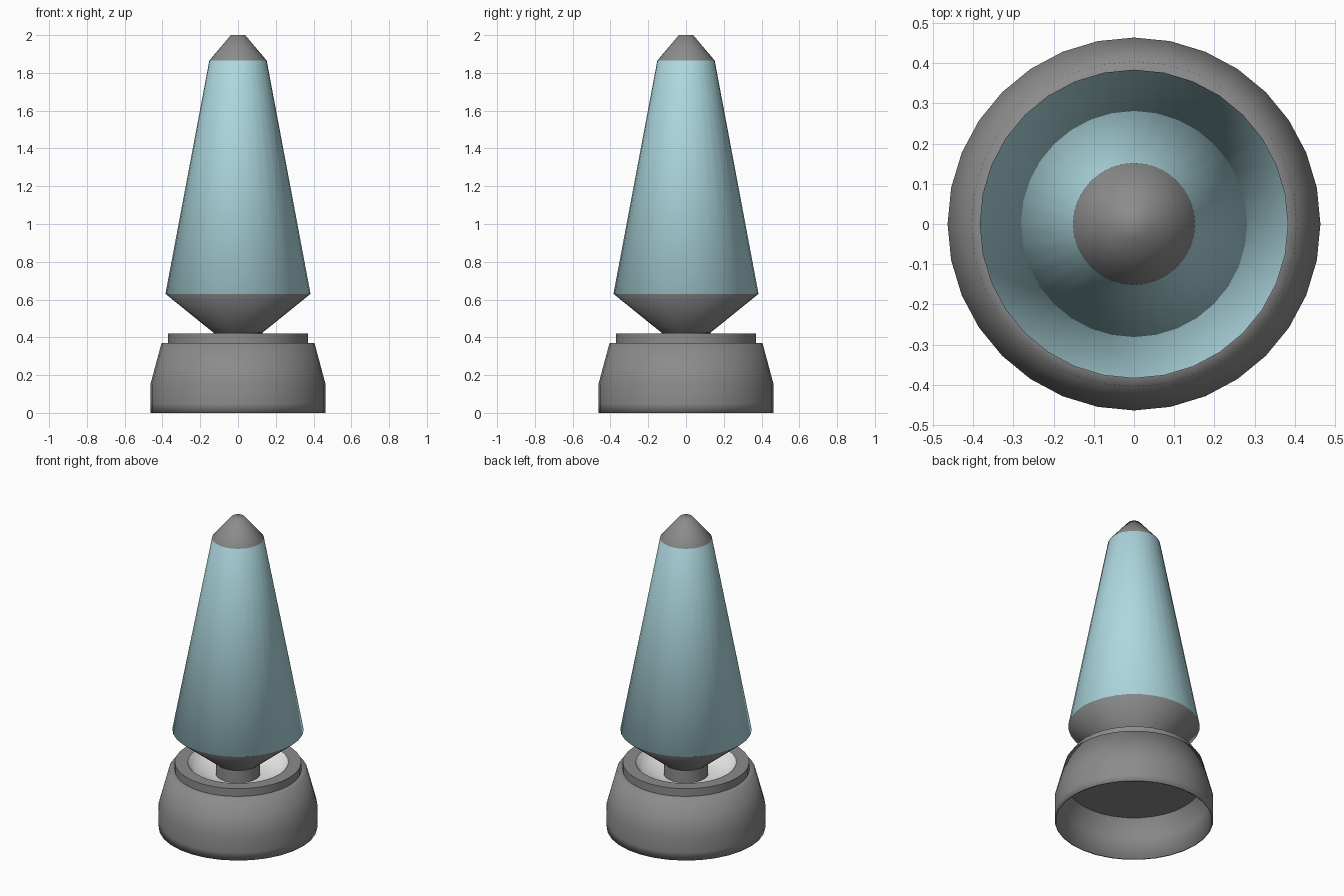
import bpy, bmesh, math

if "Cube" in bpy.data.objects:
    bpy.data.objects.remove(bpy.data.objects["Cube"])

SIDES = 32


def material(name, rgb):
    m = bpy.data.materials.new(name)
    m.diffuse_color = (*rgb, 1)
    m.use_nodes = True
    m.node_tree.nodes["Principled BSDF"].inputs["Base Color"].default_value = m.diffuse_color
    return m


grey = material("grey metal", (0.26, 0.26, 0.26))
glass = material("pale blue glass", (0.42, 0.69, 0.74))
white = material("white dish", (0.85, 0.85, 0.84))


def lathe(name, profile, mats):
    """Turn (radius, z, material of next band, sharp ring) points about z."""
    bm = bmesh.new()
    rings = []
    for r, z, _, _ in profile:
        if r == 0:
            rings.append([bm.verts.new((0, 0, z))] * SIDES)
        else:
            rings.append([bm.verts.new((r * math.cos(a), r * math.sin(a), z))
                          for a in (2 * math.pi * i / SIDES for i in range(SIDES))])
    for k in range(len(profile) - 1):
        lo, hi = rings[k], rings[k + 1]
        for i in range(SIDES):
            j = (i + 1) % SIDES
            corners = list(dict.fromkeys((lo[i], lo[j], hi[j], hi[i])))
            f = bm.faces.new(corners)
            f.material_index = profile[k][2]
            f.smooth = True
    for (r, z, _, sharp), ring in zip(profile, rings):
        if sharp:
            for i in range(SIDES):
                bm.edges.get((ring[i], ring[(i + 1) % SIDES])).smooth = False
    bmesh.ops.recalc_face_normals(bm, faces=bm.faces)
    me = bpy.data.meshes.new(name)
    bm.to_mesh(me)
    bm.free()
    for m in mats:
        me.materials.append(m)
    ob = bpy.data.objects.new(name, me)
    bpy.context.collection.objects.link(ob)
    return ob


# Hollow base: recessed underside, wall, shoulder, raised rim and white dish
lathe("base", [
    (0, 0.24, 0, False),
    (0.39, 0.24, 0, True),
    (0.445, 0.14, 0, False),
    (0.455, 0.0, 0, False),
    (0.464, 0.0, 0, False),
    (0.464, 0.05, 0, False),
    (0.464, 0.15, 0, False),
    (0.405, 0.37, 0, False),
    (0.37, 0.37, 0, True),
    (0.37, 0.42, 0, True),
    (0.295, 0.42, 1, True),
    (0.25, 0.365, 1, False),
    (0.14, 0.345, 1, False),
    (0, 0.345, 0, False),
], [grey, white])

# Lamp body: stem, flared collar, tapered glass and pointed cap
lathe("lamp_body", [
    (0, 0.34, 0, False),
    (0.13, 0.34, 0, True),
    (0.13, 0.425, 0, True),
    (0.384, 0.63, 1, False),
    (0.152, 1.865, 0, False),
    (0.038, 2.0, 0, False),
    (0, 2.0, 0, False),
], [grey, glass])
